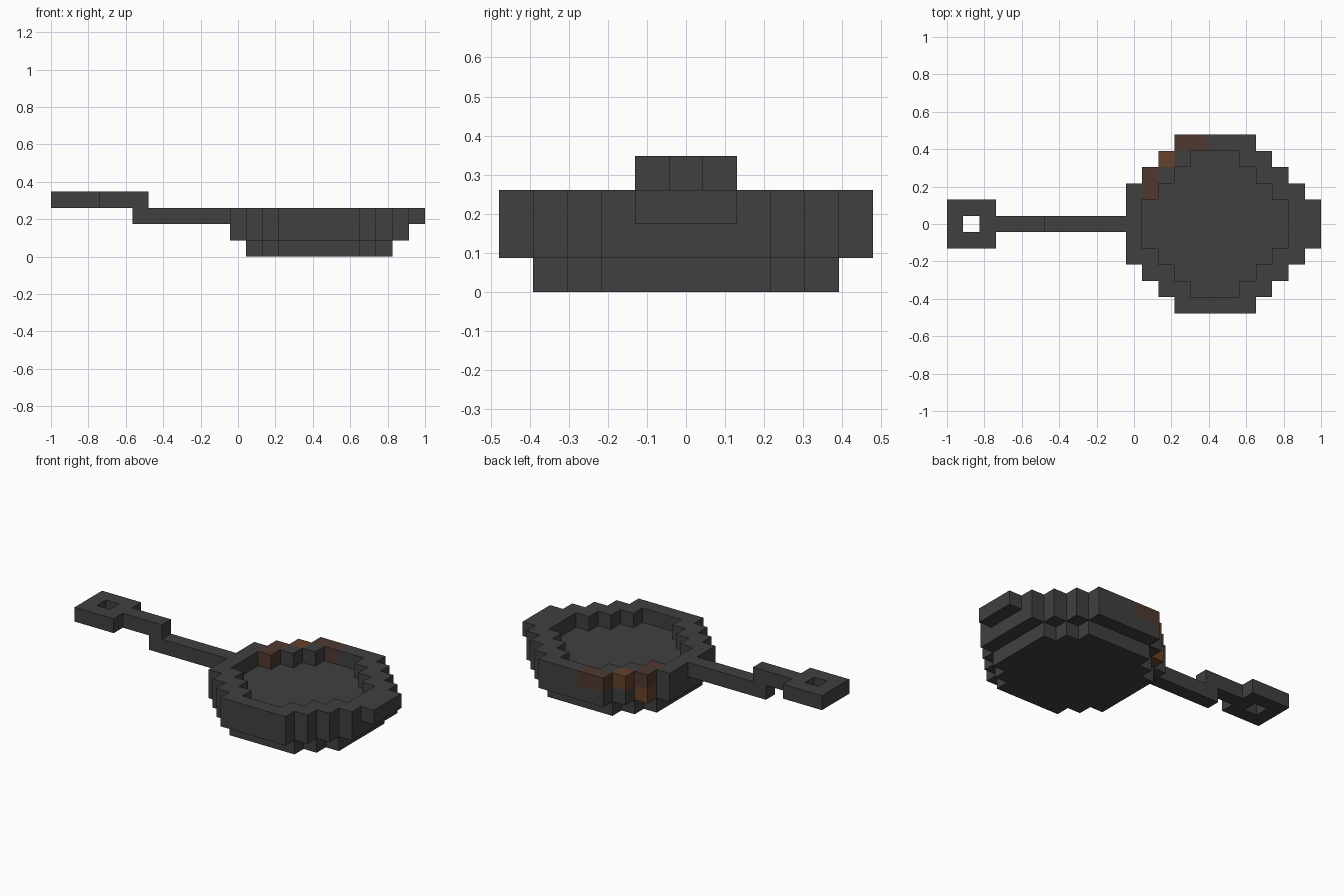
import bpy
import bmesh
from mathutils import Vector

U = 2 / 23                      # edge of one block
ORIGIN = Vector((-1, -5.5 * U, 0))
PAN_X, MID_Y = 16, 5            # block column and row at the pan centre

cube = bpy.data.objects.get("Cube")
if cube:
    bpy.data.objects.remove(cube, do_unlink=True)


def make_material(name, rgb):
    mat = bpy.data.materials.new(name)
    mat.use_nodes = True
    color = (*rgb, 1)
    mat.diffuse_color = color
    bsdf = mat.node_tree.nodes["Principled BSDF"]
    bsdf.inputs["Base Color"].default_value = color
    bsdf.inputs["Roughness"].default_value = 0.9
    return mat


MATERIALS = [
    make_material("cast_iron", (0.051, 0.051, 0.052)),
    make_material("dark_rust", (0.08, 0.04, 0.03)),
    make_material("light_rust", (0.133, 0.054, 0.025)),
]


def block(xs, ys, zs):
    return {(x, y, z) for x in xs for y in ys for z in zs}


def disc(radius, edge, layer):
    """Stepped round slab; edge is the half width of its outermost row."""
    cells = set()
    for d in range(-radius, radius + 1):
        half = min(radius, edge + radius - abs(d))
        cells |= block([PAN_X + d], range(MID_Y - half, MID_Y + half + 1), [layer])
    return cells


def build(name, cells, paint=None):
    """Make the outer skin of a set of blocks, coloured block by block."""
    paint = paint or {}
    bm = bmesh.new()
    for cell in sorted(cells):
        for axis in range(3):
            for side in (0, 1):
                neighbour = list(cell)
                neighbour[axis] += 2 * side - 1
                if tuple(neighbour) in cells:
                    continue
                a, b = (axis + 1) % 3, (axis + 2) % 3
                corners = []
                for s, t in ((0, 0), (1, 0), (1, 1), (0, 1)):
                    p = Vector(cell)
                    p[axis] += side
                    p[a] += s
                    p[b] += t
                    corners.append(bm.verts.new(ORIGIN + p * U))
                face = bm.faces.new(corners if side else corners[::-1])
                face.material_index = paint.get(cell, 0)
    bmesh.ops.remove_doubles(bm, verts=bm.verts, dist=U / 100)
    bmesh.ops.dissolve_limit(bm, angle_limit=0.01, verts=bm.verts,
                             edges=bm.edges, delimit={'MATERIAL'})
    mesh = bpy.data.meshes.new(name)
    bm.to_mesh(mesh)
    bm.free()
    for mat in MATERIALS:
        mesh.materials.append(mat)
    obj = bpy.data.objects.new(name, mesh)
    bpy.context.collection.objects.link(obj)
    return obj


# Rust patches on the back of the rim
rust = {cell: 1 for cell in block([14, 15], [10], [2]) | block([12], [7, 8], [2])}
rust.update({(13, 9, 2): 2, (12, 8, 1): 2})

# Pan: base, thick floor, raised rim and pouring lip
rim = disc(5, 2, 2) - disc(4, 1, 2)
lip = block([22], range(4, 7), [2])
build("pan", disc(4, 2, 0) | disc(5, 2, 1) | rim | lip, rust)

# Handle: lower bar, raised bar and square hanging ring
ring = block(range(3), range(4, 7), [3]) - {(1, MID_Y, 3)}
bars = block(range(5, 11), [MID_Y], [2]) | block(range(3, 6), [MID_Y], [3])
build("handle", bars | ring)
